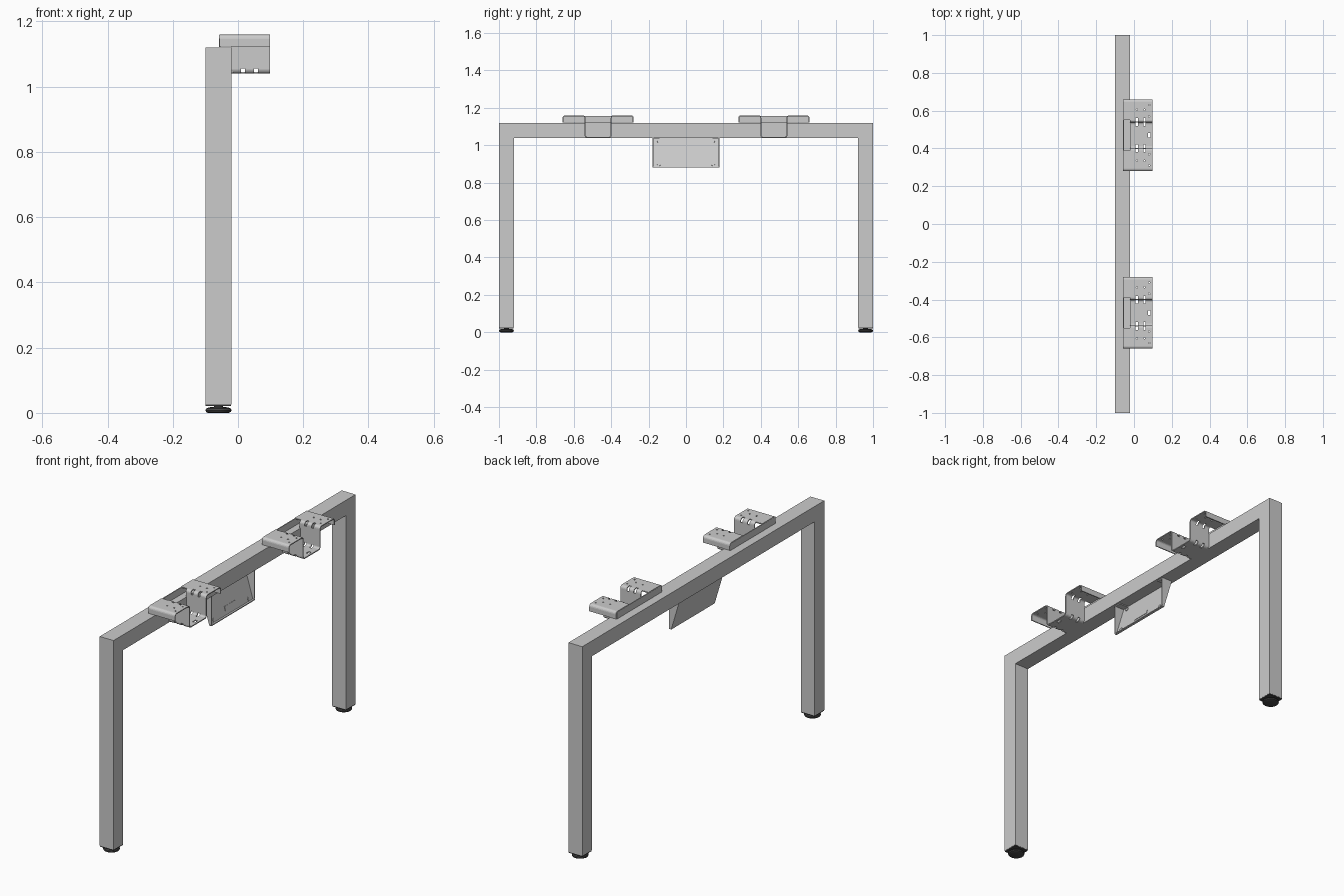
import bpy, bmesh, math
from mathutils import Vector, Matrix

if "Cube" in bpy.data.objects:
    bpy.data.objects.remove(bpy.data.objects["Cube"])

T = 0.005  # sheet metal thickness


def add(name, bm, mat=None, loc=(0, 0, 0)):
    bmesh.ops.recalc_face_normals(bm, faces=bm.faces[:])
    me = bpy.data.meshes.new(name)
    bm.to_mesh(me)
    bm.free()
    ob = bpy.data.objects.new(name, me)
    ob.location = loc
    bpy.context.collection.objects.link(ob)
    if mat:
        me.materials.append(mat)
    return ob


def box(bm, x0, x1, y0, y1, z0, z1):
    m = Matrix.Translation(((x0 + x1) / 2, (y0 + y1) / 2, (z0 + z1) / 2)) @ Matrix.Diagonal((x1 - x0, y1 - y0, z1 - z0, 1))
    bmesh.ops.create_cube(bm, size=1, matrix=m)


def cyl(bm, r, depth, matrix, seg=16):
    bmesh.ops.create_cone(bm, cap_ends=True, segments=seg, radius1=r, radius2=r, depth=depth, matrix=matrix)


def prism(bm, pts, axis, a, b):
    """Extrude a closed profile along x (pts are y,z) or y (pts are x,z)."""
    def co(p, t):
        return (t, p[0], p[1]) if axis == 'x' else (p[0], t, p[1])
    f = bm.faces.new([bm.verts.new(co(p, a)) for p in pts])
    r = bmesh.ops.extrude_face_region(bm, geom=[f])
    shift = Vector(co((0, 0), b - a))
    bmesh.ops.translate(bm, vec=shift, verts=[v for v in r['geom'] if isinstance(v, bmesh.types.BMVert)])


def rounded(path, r, n=4):
    """Replace the inner corners of a path by quarter arcs."""
    out = [Vector(path[0])]
    for p, c, q in zip(path, path[1:], path[2:]):
        p, c, q = Vector(p), Vector(c), Vector(q)
        a, b = (p - c).normalized() * r, (q - c).normalized() * r
        for i in range(n + 1):
            t = i / n * math.pi / 2
            out.append(c + a * (1 - math.sin(t)) + b * (1 - math.cos(t)))
    out.append(Vector(path[-1]))
    return out


dark = bpy.data.materials.new("dark_plastic")
dark.diffuse_color = (0.06, 0.06, 0.06, 1)
dark.use_nodes = True
dark.node_tree.nodes["Principled BSDF"].inputs["Base Color"].default_value = dark.diffuse_color

# U-shaped tube frame: two legs and the top beam, mitred at the corners
XB, XF, ZL = -0.10, -0.02, 0.026
bm = bmesh.new()
for s in (-1, 1):
    prism(bm, [(s, ZL), (s, 1.12), (s * 0.92, 1.04), (s * 0.92, ZL)], 'x', XB, XF)
prism(bm, [(-1, 1.12), (1, 1.12), (0.92, 1.04), (-0.92, 1.04)], 'x', XB, XF)
add("leg_frame", bm)

# Levelling feet with end caps
for side, s in (("front", -1), ("back", 1)):
    prof = [(0, 0), (0.032, 0), (0.038, 0.003), (0.040, 0.008), (0.038, 0.013), (0.030, 0.017), (0.014, 0.018), (0.014, 0.023), (0, 0.023)]
    bm = bmesh.new()
    vs = [bm.verts.new((r, 0, z)) for r, z in prof]
    es = [bm.edges.new(e) for e in zip(vs, vs[1:])]
    bmesh.ops.spin(bm, geom=vs + es, cent=(0, 0, 0), axis=(0, 0, 1), angle=2 * math.pi, steps=32)
    bmesh.ops.remove_doubles(bm, verts=bm.verts[:], dist=1e-5)
    foot = add(side + "_foot", bm, dark, (-0.06, s * 0.96, 0))
    bpy.context.view_layer.objects.active = foot
    foot.select_set(True)
    bpy.ops.object.shade_smooth_by_angle(angle=math.radians(35))
    foot.select_set(False)
    bm = bmesh.new()
    box(bm, XB + 0.001, XF - 0.001, s * 0.96 - 0.039, s * 0.96 + 0.039, 0.021, 0.028)
    add(side + "_leg_cap", bm, dark)

# Folded hat-section bracket
h = T / 2
path = [(-0.19 + h, 1.123), (-0.19 + h, 1.16 - h), (-0.07, 1.16 - h), (-0.07, 1.04 + h),
        (0.07, 1.04 + h), (0.07, 1.16 - h), (0.19 - h, 1.16 - h), (0.19 - h, 1.123)]
pts = rounded(path, 0.012)
bm = bmesh.new()
rows = [[bm.verts.new((x, p.x, p.y)) for p in pts] for x in (-0.057, 0.098)]
for i in range(len(pts) - 1):
    bm.faces.new((rows[0][i], rows[0][i + 1], rows[1][i + 1], rows[1][i]))
bracket = add("front_bracket", bm, loc=(0, -0.47, 0))
mod = bracket.modifiers.new("sheet", 'SOLIDIFY')
mod.thickness, mod.offset, mod.use_even_offset = T, 0, True

# Cutter: beam notch, slots over the bends, screw holes
bm = bmesh.new()
box(bm, -0.1, -0.02, -0.08, 0.08, 1.0, 1.2)
for s in (-1, 1):
    for x in (0.015, 0.055):
        for z0, z1 in ((1.02, 1.055), (1.14, 1.18)):
            box(bm, x - 0.006, x + 0.006, s * 0.07 - 0.02, s * 0.07 + 0.02, z0, z1)
    for x, y in ((0.08, 0.16), (0.08, 0.1), (0.015, 0.135), (0.055, 0.135)):
        cyl(bm, 0.004, 0.04, Matrix.Translation((x, s * y, 1.16)), 12)
box(bm, 0.073, 0.087, -0.012, 0.012, 1.02, 1.06)
cutter = add("bracket_cutter", bm, loc=bracket.location)
cutter.hide_render = True
mod = bracket.modifiers.new("cuts", 'BOOLEAN')
mod.object, mod.operation, mod.solver = cutter, 'DIFFERENCE', 'EXACT'
bpy.context.view_layer.update()
mesh = bpy.data.meshes.new_from_object(bracket.evaluated_get(bpy.context.evaluated_depsgraph_get()))
bracket.modifiers.clear()
bracket.data = mesh
bpy.data.objects.remove(cutter)
other = bpy.data.objects.new("back_bracket", mesh)
other.location = (0, 0.47, 0)
bpy.context.collection.objects.link(other)

# Back plates tying each bracket to the beam
for side, y in (("front", -0.47), ("back", 0.47)):
    bm = bmesh.new()
    box(bm, -0.058, -0.058 + T, -0.185, 0.185, 1.121, 1.157)
    box(bm, -0.02, -0.02 + T, -0.07, 0.07, 1.042, 1.122)
    add(side + "_bracket_back", bm, loc=(0, y, 0))

# Tilted tray hanging below the beam, with tapered cheeks and a lower lip
top, bot = Vector((-0.088, 1.04)), Vector((-0.040, 0.88))
bm = bmesh.new()
prism(bm, [top, (top.x + T, top.y), (bot.x + T, bot.y), bot], 'y', -0.18, 0.18)
add("tray_plate", bm)
bm = bmesh.new()
for s in (-1, 1):
    prism(bm, [top, (-0.027, 1.04), (-0.027, 0.895), (-0.03, 0.882), bot], 'y', s * 0.18, s * (0.18 - T))
    box(bm, -0.083, -0.03, s * 0.16 - 0.018, s * 0.16 + 0.018, 1.035, 1.04)
box(bm, -0.040, -0.027, -0.178, 0.178, 0.88, 0.885)
add("tray_cheeks_and_lip", bm)

# Tray studs and a small raised pad
slope = (bot - top).normalized()
normal = Vector((-slope.y, slope.x))
rot = Vector((normal.x, 0, normal.y)).to_track_quat('Z', 'Y').to_matrix().to_4x4()


def on_plate(y, z):
    t = (top.y - z) / (top.y - bot.y)
    return Matrix.Translation((top.x + (bot.x - top.x) * t + T, y, z)) @ rot


bm = bmesh.new()
for y in (-0.145, 0.145):
    for z in (0.897, 1.022):
        cyl(bm, 0.009, 0.006, on_plate(y, z))
add("tray_studs", bm)
bm = bmesh.new()
bmesh.ops.create_cube(bm, size=1, matrix=on_plate(0, 0.915) @ Matrix.Diagonal((0.09, 0.022, 0.004, 1))
                      if abs(rot[1][0]) > 0.5 else on_plate(0, 0.915) @ Matrix.Diagonal((0.022, 0.09, 0.004, 1)))
add("tray_pad", bm)
